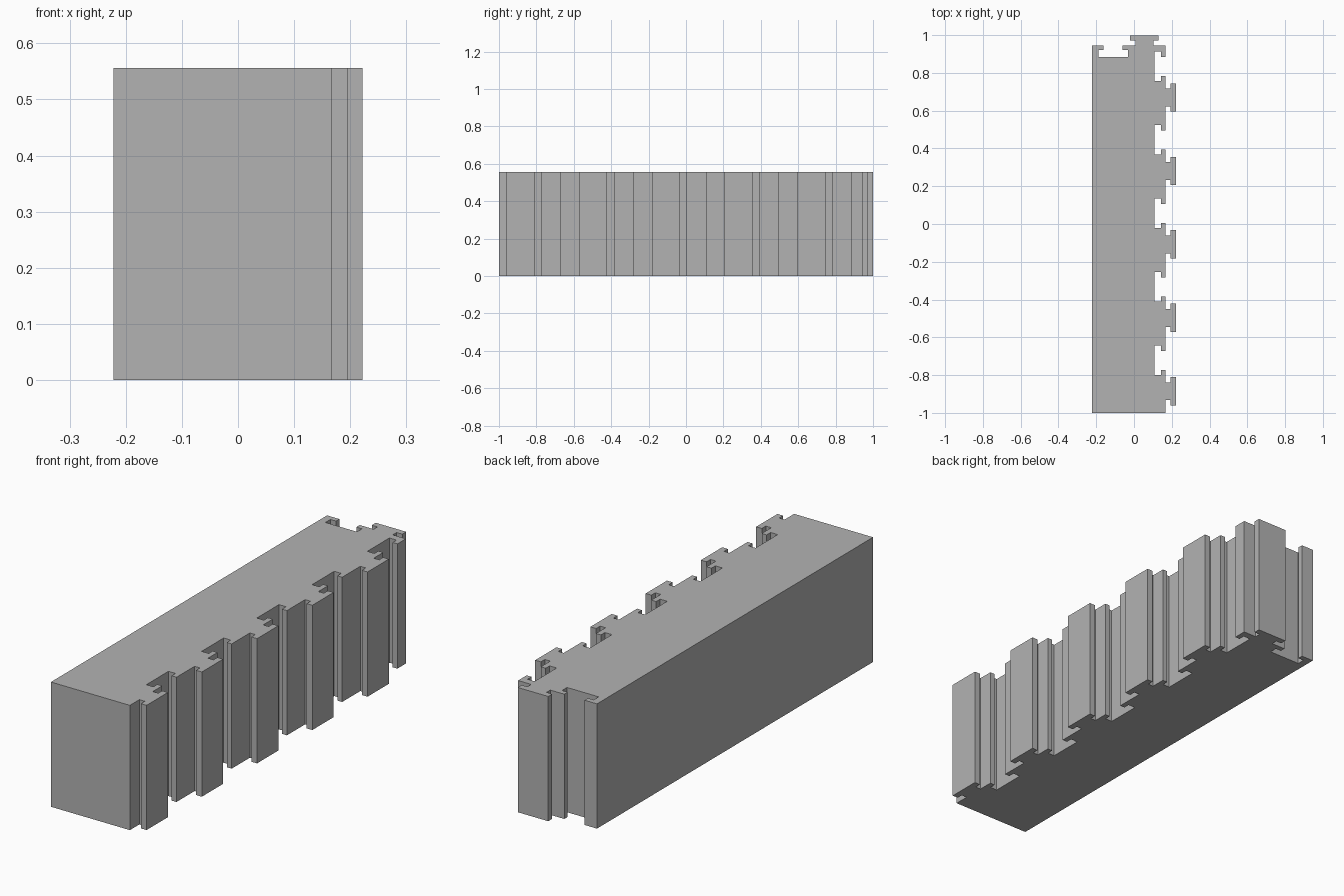
import bpy
import bmesh

HEIGHT = 0.556
PITCH = 0.389      # spacing of the repeated joints
UNITS = 5

if "Cube" in bpy.data.objects:
    bpy.data.objects.remove(bpy.data.objects["Cube"])

grey = bpy.data.materials.new("plain grey")
grey.use_nodes = True
grey.diffuse_color = (0.45, 0.45, 0.45, 1)
grey.node_tree.nodes["Principled BSDF"].inputs["Base Color"].default_value = (0.45, 0.45, 0.45, 1)


# Joint outlines as (distance along the edge, distance out from it)
def tab(center):
    """T-shaped tab, traced in the direction of increasing distance."""
    neck, head = 0.047, 0.075
    half = [(-neck, 0), (-neck, 0.027), (-head, 0.027), (-head, 0.055)]
    return [(center + a, d) for a, d in half] + [(center - a, d) for a, d in reversed(half)]


def slot(center):
    """T-shaped slot that receives a tab."""
    mouth, inside = 0.05, 0.078
    half = [(-mouth, 0), (-mouth, -0.024), (-inside, -0.024), (-inside, -0.059)]
    return [(center + a, d) for a, d in half] + [(center - a, d) for a, d in reversed(half)]


# Long jointed side, from front to back
right, left, back = 0.167, -0.222, 0.944
outline = [(left, -1), (right, -1)]
for i in range(UNITS):
    y = -0.886 + i * PITCH
    outline += [(right + d, a) for a, d in tab(y) + slot(y + 0.164)]
outline.append((right, back))

# Jointed back end, from right to left
end = slot(-0.111) + tab(0.055)
outline += [(a, back + d) for a, d in reversed(end)]
outline.append((left, back))

# Extrude the outline into the solid block
bm = bmesh.new()
base = bm.faces.new([bm.verts.new((x, y, 0)) for x, y in outline])
top = bmesh.ops.extrude_face_region(bm, geom=[base], use_keep_orig=True)
bmesh.ops.translate(bm, vec=(0, 0, HEIGHT),
                    verts=[g for g in top["geom"] if isinstance(g, bmesh.types.BMVert)])
bmesh.ops.recalc_face_normals(bm, faces=bm.faces)
mesh = bpy.data.meshes.new("interlocking_block")
bm.to_mesh(mesh)
bm.free()
mesh.materials.append(grey)
block = bpy.data.objects.new("interlocking_block", mesh)
bpy.context.collection.objects.link(block)
